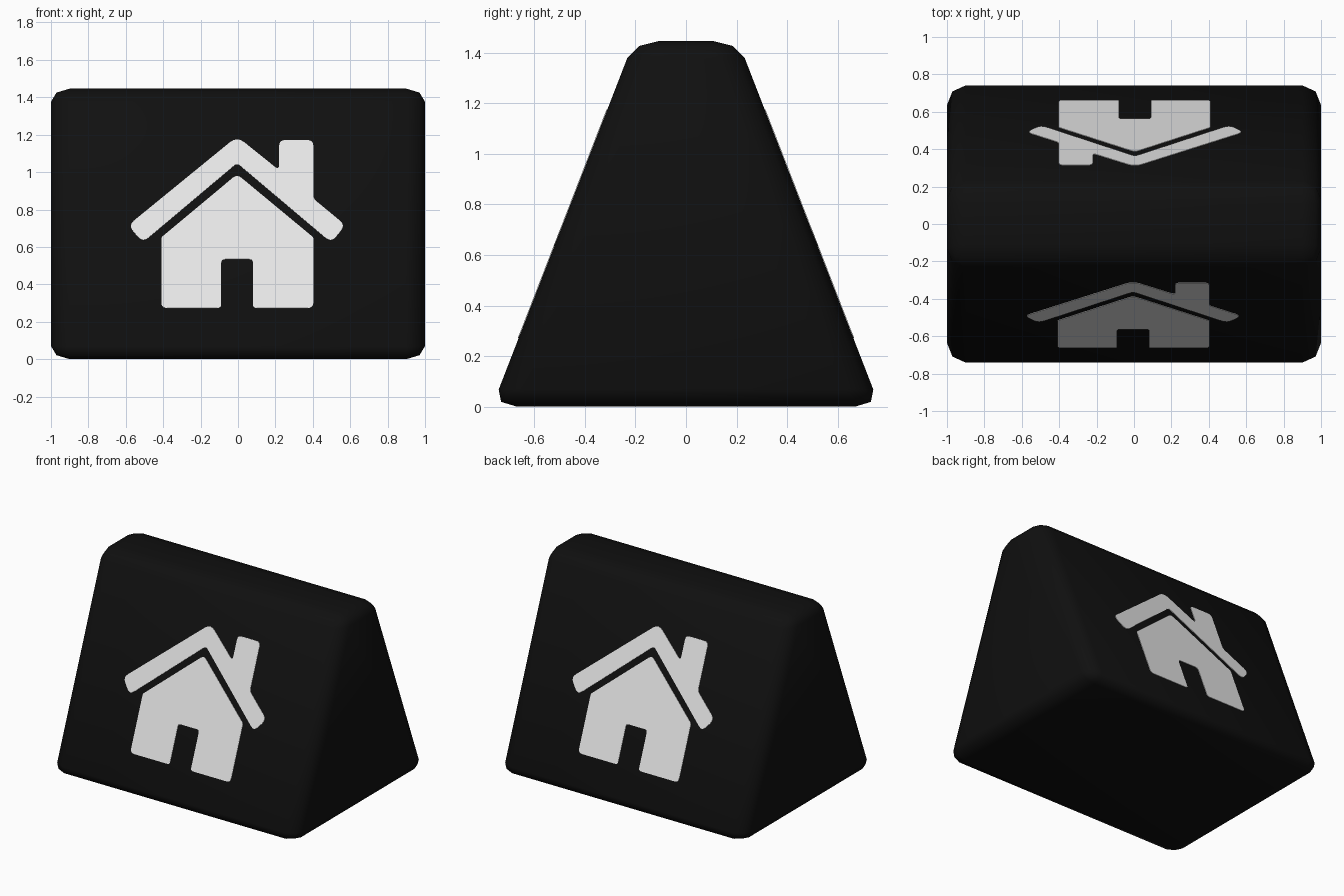
import bpy, bmesh, math
from mathutils import Vector, Matrix

if "Cube" in bpy.data.objects:
    bpy.data.objects.remove(bpy.data.objects["Cube"])

H = 1.446          # height
YB, YT = 0.767, 0.206   # half depth at base and top (sharp corners)
ZS = 0.7           # bevel is squashed in height


def material(name, rgb):
    m = bpy.data.materials.new(name)
    m.diffuse_color = (*rgb, 1)
    m.use_nodes = True
    m.node_tree.nodes["Principled BSDF"].inputs["Base Color"].default_value = m.diffuse_color
    return m


black = material("black", (0.005, 0.005, 0.005))
white = material("off white", (0.8, 0.8, 0.8))


def make_object(name, bm, mat):
    bmesh.ops.recalc_face_normals(bm, faces=bm.faces)
    me = bpy.data.meshes.new(name)
    bm.to_mesh(me)
    bm.free()
    me.materials.append(mat)
    ob = bpy.data.objects.new(name, me)
    bpy.context.collection.objects.link(ob)
    return ob


# wedge body: tapered block with two-step rounded edges
bm = bmesh.new()
bmesh.ops.create_cube(bm, size=2)
for v in bm.verts:
    top = v.co.z > 0
    v.co = (v.co.x, v.co.y * (YT if top else YB), H / ZS if top else 0)
bmesh.ops.bevel(bm, geom=list(bm.edges), offset=0.1, offset_type='OFFSET',
                segments=2, profile=0.5, affect='EDGES')
bmesh.ops.scale(bm, vec=(1, 1, ZS), verts=bm.verts)
for f in bm.faces:
    f.smooth = True
make_object("wedge_body", bm, black)


def rounded(points, steps=4):
    """Round each (x, z, radius) corner with a small curve."""
    out = []
    n = len(points)
    for i, (x, z, r) in enumerate(points):
        p = Vector((x, z))
        a = Vector(points[i - 1][:2]) - p
        b = Vector(points[(i + 1) % n][:2]) - p
        if r == 0:
            out.append(p)
            continue
        s = p + a.normalized() * r
        e = p + b.normalized() * r
        for k in range(steps + 1):
            t = k / steps
            out.append(s * (1 - t) ** 2 + p * 2 * t * (1 - t) + e * t * t)
    return out


# sloped face: slope vector and outward normal of the front
slope = (YB - YT) / H
normal = Vector((0, -1, slope)).normalized()


def plate(name, points, turn):
    """Thin plate lying on the front slope, turned about z."""
    bm = bmesh.new()
    vs = [bm.verts.new(Vector((x, slope * z - YB, z)) + normal * 0.003)
          for x, z in rounded(points)]
    face = bm.faces.new(vs)
    ext = bmesh.ops.extrude_face_region(bm, geom=[face])
    for g in ext["geom"]:
        if isinstance(g, bmesh.types.BMVert):
            g.co -= normal * 0.006
    bmesh.ops.recalc_face_normals(bm, faces=bm.faces)
    bmesh.ops.triangulate(bm, faces=[f for f in bm.faces if len(f.verts) > 4])
    bmesh.ops.rotate(bm, cent=(0, 0, 0), matrix=Matrix.Rotation(turn, 3, 'Z'),
                     verts=bm.verts)
    make_object(name, bm, white)


# house walls with a door notch
walls = [(-0.41, 0.272, 0.03), (-0.09, 0.272, 0.02), (-0.09, 0.533, 0.02),
         (0.08, 0.533, 0.02), (0.08, 0.272, 0.02), (0.403, 0.272, 0.03),
         (0.403, 0.65, 0.01), (-0.005, 0.988, 0.03), (-0.41, 0.65, 0.01)]

# roof band joined with the chimney
roof = [(-0.005, 1.19, 0.05), (-0.587, 0.715, 0.04), (-0.51, 0.622, 0.04),
        (-0.005, 1.047, 0.02), (0.498, 0.622, 0.04), (0.575, 0.715, 0.04),
        (0.403, 0.857, 0.02), (0.403, 1.17, 0.03), (0.22, 1.17, 0.03),
        (0.22, 1.009, 0.03)]

for side, turn in (("front", 0), ("back", math.pi)):
    plate(side + "_house_walls", walls, turn)
    plate(side + "_house_roof", roof, turn)
